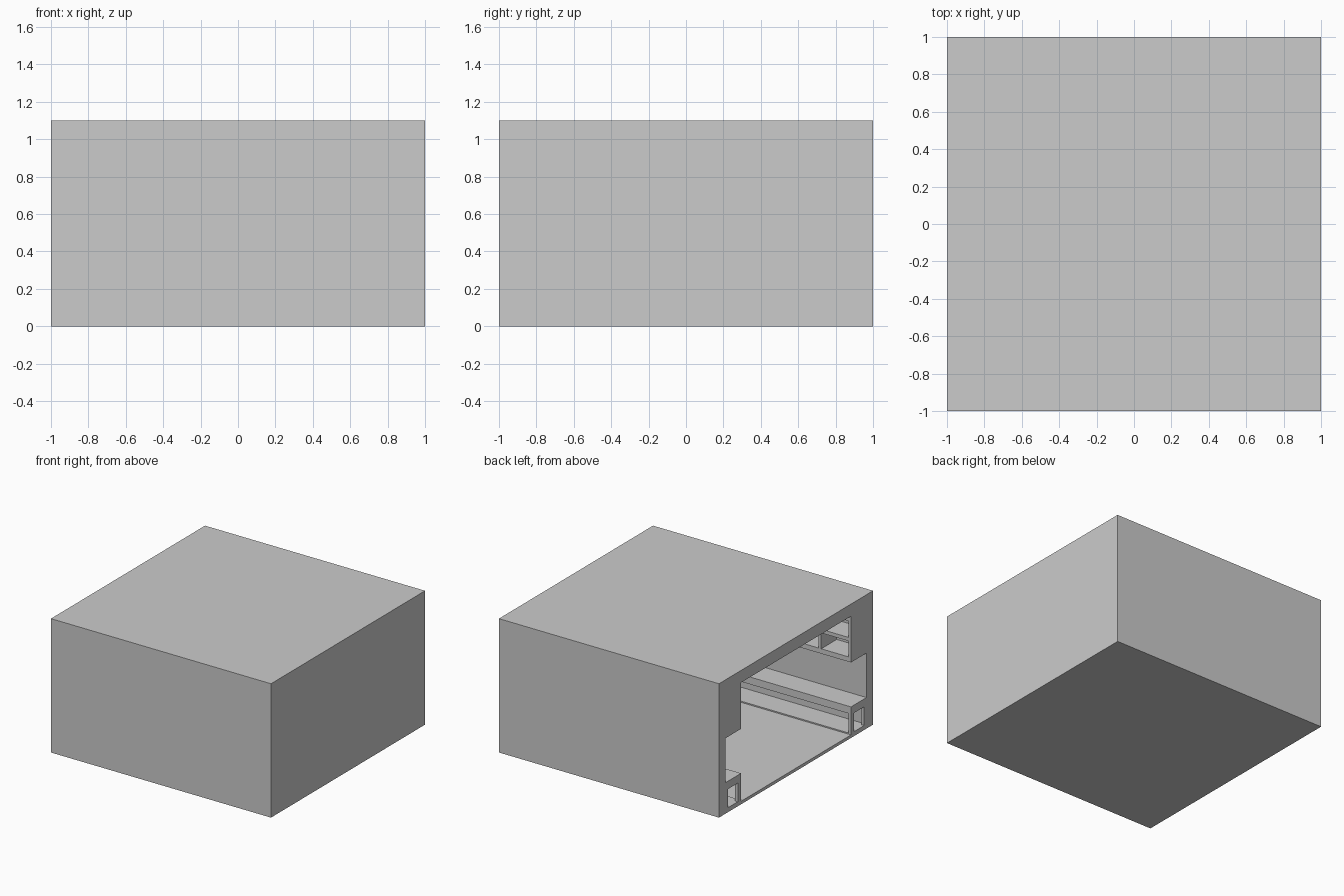
import bpy, bmesh

if "Cube" in bpy.data.objects:
    bpy.data.objects.remove(bpy.data.objects["Cube"])

X0, X1 = -1.0, 0.92           # open end plane, inner face of the closed end wall
ROOM, WALL = 0.714, 0.915     # half widths: between the lockers, wall to wall
FLOOR, SEAT, LOCKER, CEIL = 0.025, 0.255, 0.62, 1.0
T = 0.025                     # board thickness


def boxes(name, items):
    """One mesh object from (x0, x1, y0, y1, z0, z1) boxes."""
    bm = bmesh.new()
    for x0, x1, y0, y1, z0, z1 in items:
        vs = bmesh.ops.create_cube(bm, size=1)["verts"]
        bmesh.ops.scale(bm, vec=(x1 - x0, y1 - y0, z1 - z0), verts=vs)
        bmesh.ops.translate(bm, vec=((x0 + x1) / 2, (y0 + y1) / 2, (z0 + z1) / 2), verts=vs)
    me = bpy.data.meshes.new(name)
    bm.to_mesh(me)
    bm.free()
    ob = bpy.data.objects.new(name, me)
    bpy.context.collection.objects.link(ob)
    return ob


def both(items):
    """Mirror boxes to the other side of y = 0."""
    return items + [(a, b, -d, -c, e, f) for a, b, c, d, e, f in items]


# Outer block, carved into a compartment open at the left end
body = boxes("compartment", [(-1, 1, -1, 1, 0, 1.1)])

# Aisle, and the wider space between bench tops and overhead lockers
aisle = [(X0 - 0.1, X1, -ROOM, ROOM, FLOOR, CEIL)]
sitting = [(X0 - 0.1, X1, -WALL, WALL, SEAT, LOCKER)]

# Hollow under each bench, open to the aisle, with a small end window
under_bench = both([(X0 + T, X1 - T, ROOM - 0.05, WALL, FLOOR + 0.01, 0.195)])
bench_ends = both([(X0 - 0.1, X0 + 0.1, 0.755, 0.885, FLOOR + 0.012, 0.19)])

# Two rows of open locker cells above each bench
cells = []
count = 7
pitch = (X1 - T - X0) / count
for i in range(count):
    x = X0 + T + i * pitch
    for z0, z1 in ((0.66, 0.79), (0.82, 0.955)):
        cells.append((x, x + pitch - T, ROOM - 0.05, WALL, z0, z1))

for name, items in (("aisle_cutter", aisle), ("sitting_cutter", sitting),
                    ("under_bench_cutter", under_bench),
                    ("bench_end_cutter", bench_ends),
                    ("locker_cutter", both(cells))):
    cutter = boxes(name, items)
    cutter.hide_render = True
    cutter.display_type = 'WIRE'
    mod = body.modifiers.new(name, 'BOOLEAN')
    mod.operation = 'DIFFERENCE'
    mod.solver = 'EXACT'
    mod.object = cutter
